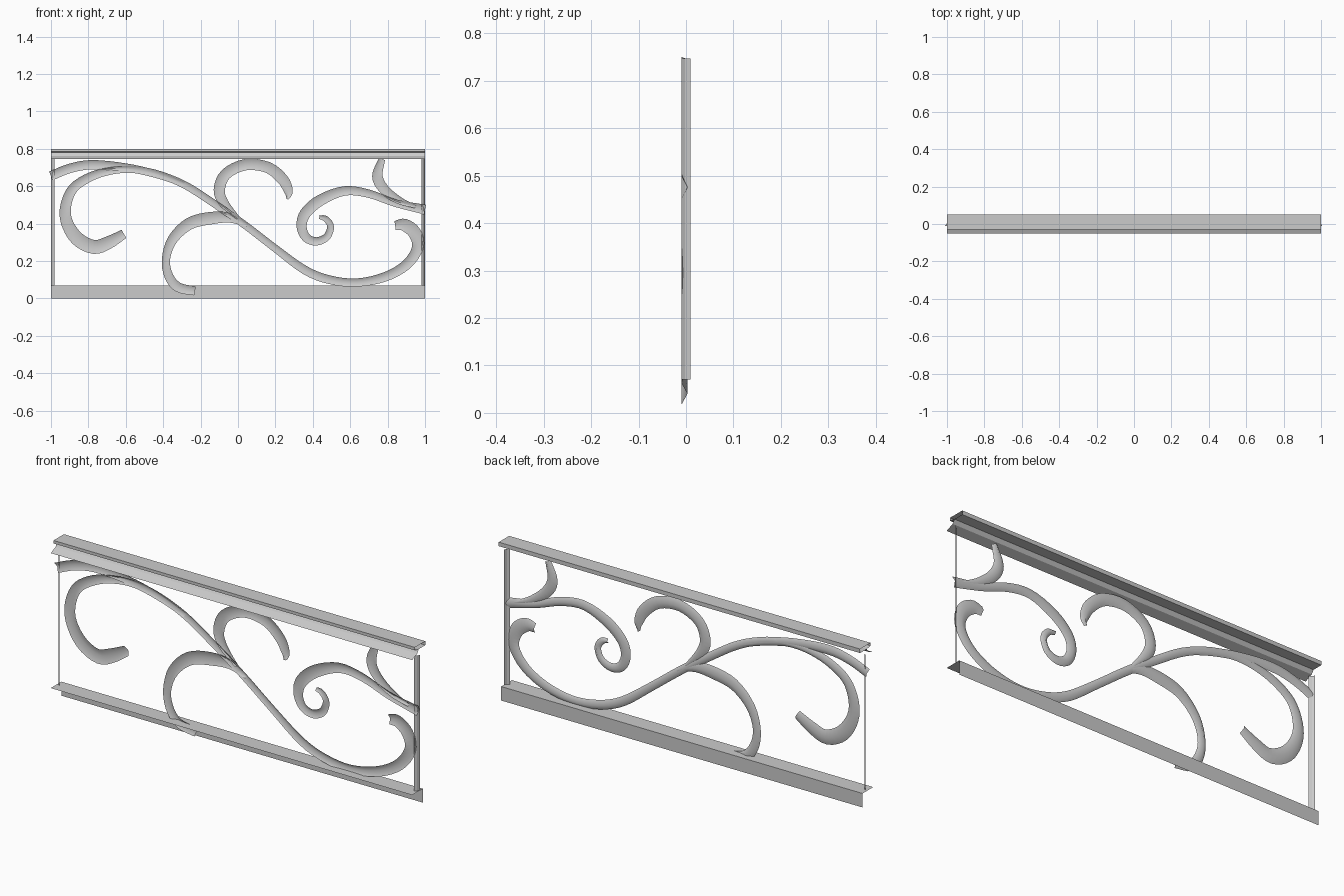
import bpy
from mathutils import Vector


def make_mesh(name, verts, faces, smooth=False):
    me = bpy.data.meshes.new(name)
    me.from_pydata(verts, [], faces)
    me.update()
    ob = bpy.data.objects.new(name, me)
    bpy.context.collection.objects.link(ob)
    if smooth:
        for p in me.polygons:
            p.use_smooth = True
    return ob


def strip(name, rows, smooth=False):
    """Skin a list of equally long point rows into an open sheet."""
    n = len(rows[0])
    verts = [p for r in rows for p in r]
    faces = [(i * n + j, i * n + j + 1, (i + 1) * n + j + 1, (i + 1) * n + j)
             for i in range(len(rows) - 1) for j in range(n - 1)]
    return make_mesh(name, verts, faces, smooth)


def rail(name, profile):
    """Open (y, z) profile run along the panel's length."""
    return strip(name, [[(x, y, z) for y, z in profile] for x in (-1, 1)])


def catmull(pts, steps=4):
    """Smooth curve through (x, z, half width) points."""
    p = [Vector(q) for q in pts]
    p = [p[0] * 2 - p[1]] + p + [p[-1] * 2 - p[-2]]
    out = []
    for i in range(1, len(p) - 2):
        a, b, c, d = p[i - 1:i + 3]
        for k in range(steps):
            t = k / steps
            out.append(0.5 * (2 * b + (c - a) * t + (2 * a - 5 * b + 4 * c - d) * t * t
                              + (3 * b - a - 3 * c + d) * t ** 3))
    return out + [p[-2]]


def scroll(name, pts, edge_y=-0.01, ridge_y=0.003):
    """Shallow V-section band that follows a curve in the front plane."""
    c = catmull(pts)
    rows = []
    for i, q in enumerate(c):
        t = c[min(i + 1, len(c) - 1)] - c[max(i - 1, 0)]
        n = Vector((-t[1], t[0])).normalized() * q[2]
        rows.append([(q[0] + n[0], edge_y, q[1] + n[1]),
                     (q[0], ridge_y, q[1]),
                     (q[0] - n[0], edge_y, q[1] - n[1])])
    return strip(name, rows, True)


# Rails: open sheet profiles without end caps
rail("top_rail", [(-0.052, 0.745), (-0.012, 0.762), (0.0, 0.78), (-0.03, 0.785),
                  (-0.03, 0.80), (0.052, 0.80), (0.052, 0.78), (0.0, 0.78)])
rail("bottom_rail", [(-0.052, 0.07), (0.032, 0.07), (0.032, 0.0)])

# End posts: slim bowed strips, mirrored left and right
for side, s in (("left", -1), ("right", 1)):
    sec = [(0.98, -0.01), (0.993, -0.002), (1.0, 0.01)]
    strip(side + "_post", [[(s * x, y, z) for x, y in sec] for z in (0.07, 0.747)])

# Long S-shaped stem with a hook at both ends
scroll("main_scroll", [
    (-.61, .345, .025), (-.69, .30, .034), (-.77, .275, .037), (-.86, .32, .037),
    (-.916, .41, .032), (-.92, .50, .029), (-.88, .59, .026), (-.79, .65, .024),
    (-.69, .68, .02), (-.58, .69, .019), (-.445, .67, .019), (-.285, .607, .02),
    (-.125, .505, .02), (.036, .393, .02), (.196, .27, .02), (.357, .152, .023),
    (.49, .10, .023), (.635, .085, .022), (.785, .115, .025), (.90, .18, .027),
    (.96, .27, .03), (.945, .35, .035), (.89, .393, .033), (.84, .39, .024)])

# Branch from the left post joining the stem
scroll("left_branch", [
    (-1, .655, .025), (-.90, .695, .025), (-.78, .715, .025),
    (-.60, .70, .022), (-.44, .665, .02), (-.29, .61, .014)])

# Branch curling down to the bottom rail
scroll("lower_branch", [
    (.05, .39, .01), (-.04, .43, .025), (-.14, .43, .033), (-.26, .40, .032),
    (-.35, .315, .027), (-.385, .21, .022), (-.37, .12, .024),
    (-.32, .06, .026), (-.23, .04, .024)])

# Small hook under the top rail
scroll("upper_hook", [
    (0, .43, .01), (-.075, .51, .025), (-.10, .58, .03), (-.065, .665, .03),
    (.04, .715, .03), (.16, .70, .03), (.24, .635, .03),
    (.27, .57, .023), (.265, .53, .005)])

# Spiral from the right post
scroll("right_spiral", [
    (1, .475, .026), (.84, .51, .02), (.70, .56, .022), (.57, .575, .025),
    (.44, .525, .03), (.36, .455, .03), (.34, .385, .027), (.365, .325, .024),
    (.42, .305, .022), (.475, .33, .02), (.495, .385, .018),
    (.47, .425, .016), (.435, .435, .01)])

# Short tendril from the spiral up to the top rail
scroll("right_tendril", [
    (.95, .49, .008), (.86, .525, .02), (.78, .585, .027),
    (.745, .655, .028), (.77, .745, .017)])
